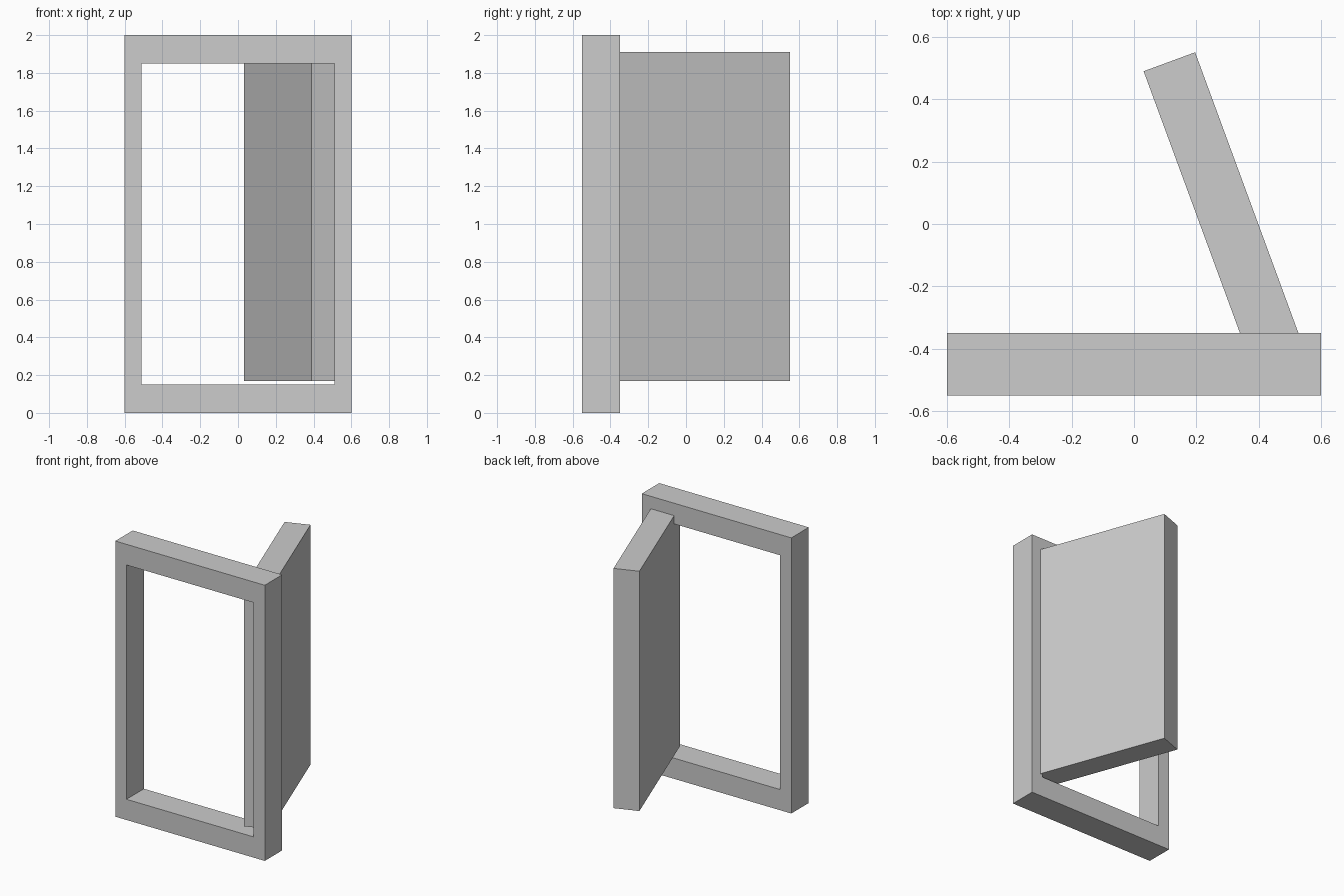
import bpy, bmesh, math
from mathutils import Matrix, Vector

old = bpy.data.objects.get("Cube")
if old:
    bpy.data.objects.remove(old, do_unlink=True)

# Single matte grey
grey = bpy.data.materials.new("light_grey")
grey.use_nodes = True
colour = (0.604, 0.604, 0.604, 1)
grey.diffuse_color = colour
grey.node_tree.nodes["Principled BSDF"].inputs["Base Color"].default_value = colour


def finish(name, bm):
    bmesh.ops.recalc_face_normals(bm, faces=bm.faces)
    mesh = bpy.data.meshes.new(name)
    bm.to_mesh(mesh)
    bm.free()
    mesh.materials.append(grey)
    obj = bpy.data.objects.new(name, mesh)
    bpy.context.collection.objects.link(obj)
    return obj


def rectangle(bm, half_width, bottom, top, y):
    corners = [(-half_width, bottom), (half_width, bottom),
               (half_width, top), (-half_width, top)]
    return [bm.verts.new((x, y, z)) for x, z in corners]


# Door frame: four mitred front faces extruded backwards
front, depth = -0.55, 0.2
bm = bmesh.new()
outer = rectangle(bm, 0.6, 0, 2, front)
inner = rectangle(bm, 0.51, 0.15, 1.85, front)
for i in range(4):
    j = (i + 1) % 4
    bm.faces.new((outer[i], outer[j], inner[j], inner[i]))
result = bmesh.ops.extrude_face_region(bm, geom=bm.faces[:], use_keep_orig=True)
moved = [g for g in result["geom"] if isinstance(g, bmesh.types.BMVert)]
bmesh.ops.translate(bm, verts=moved, vec=(0, depth, 0))
finish("door_frame", bm)

# Door leaf: slab with its hinge corner at the origin, swung open
thickness, width, bottom, top = 0.176, 1.04, 0.17, 1.91
bm = bmesh.new()
bmesh.ops.create_cube(bm, size=1)
bmesh.ops.translate(bm, verts=bm.verts, vec=(0.5, 0.5, 0.5))
bmesh.ops.scale(bm, verts=bm.verts, vec=(thickness, width, top - bottom))
bmesh.ops.rotate(bm, verts=bm.verts, cent=Vector(),
                 matrix=Matrix.Rotation(math.radians(20.2), 3, "Z"))
leaf = finish("door_leaf", bm)
leaf.location = (0.39, -0.486, bottom)
